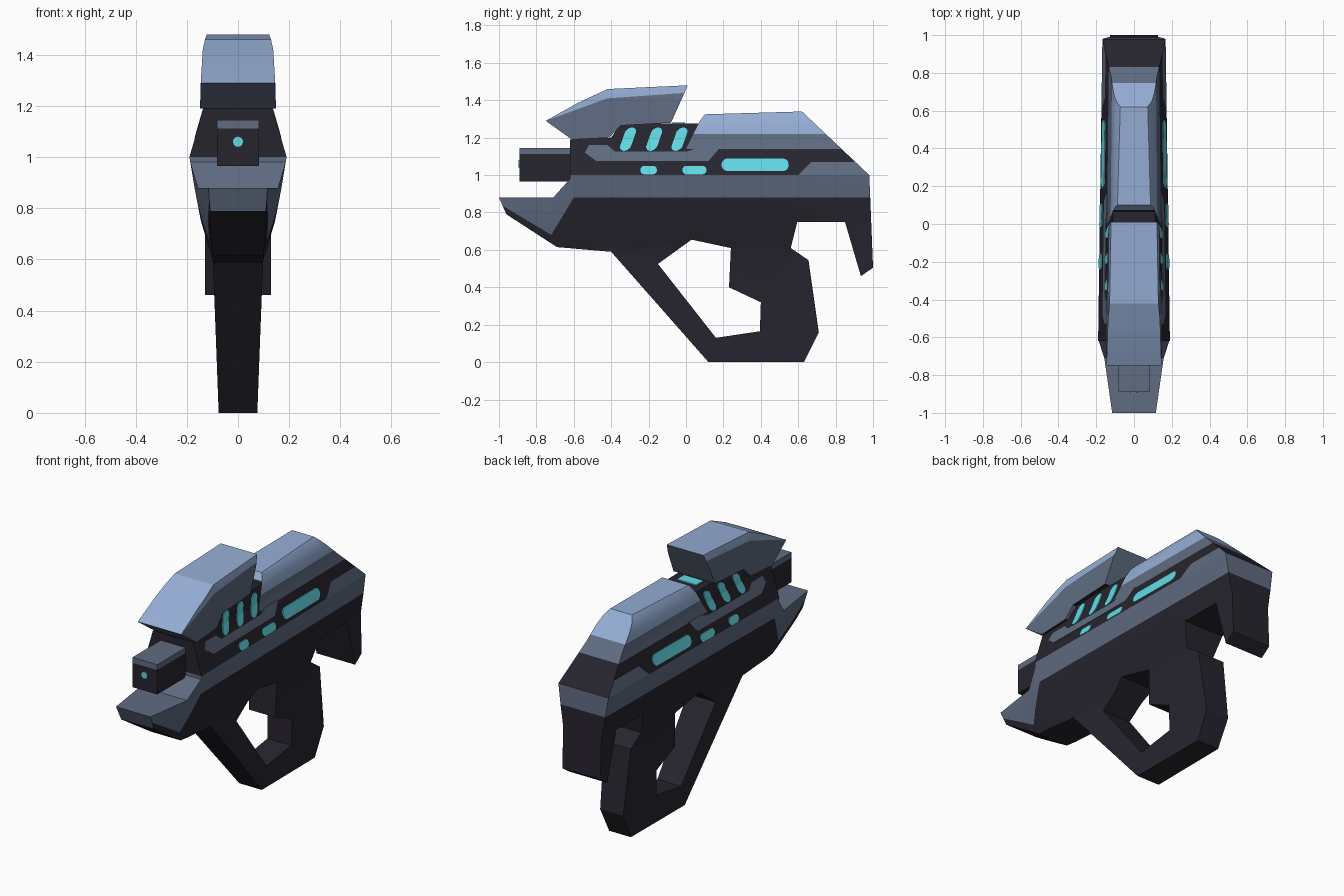
import bpy, bmesh, math
from mathutils import Vector

if "Cube" in bpy.data.objects:
    bpy.data.objects.remove(bpy.data.objects["Cube"])


def material(name, rgb):
    m = bpy.data.materials.new(name)
    m.diffuse_color = (*rgb, 1)
    m.use_nodes = True
    m.node_tree.nodes["Principled BSDF"].inputs["Base Color"].default_value = m.diffuse_color
    return m


MATS = [material("near black", (0.020, 0.018, 0.027)),
        material("slate grey", (0.115, 0.15, 0.22)),
        material("pale steel blue", (0.30, 0.42, 0.66)),
        material("glowing cyan", (0.12, 0.70, 0.78))]
DARK, SLATE, PALE, CYAN = range(4)


def interp(table, t):
    """Piecewise linear lookup in a sorted list of (t, value)."""
    if t <= table[0][0]:
        return table[0][1]
    for (a, va), (b, vb) in zip(table, table[1:]):
        if t <= b:
            return va + (vb - va) * (t - a) / (b - a)
    return table[-1][1]


def line(a, b):
    """Cut through two (y, z) points, as a plane point and normal."""
    return (0, *a), (0, a[1] - b[1], b[0] - a[0])


def level(z):
    return (0, 0, z), (0, 0, 1)


def solid(name, loops, xa, xb, rule, cuts=(), mirror=False, smooth=True):
    """Fill side-view loops (y, z), cut them, then span them from xa(y,z) to xb(y,z)."""
    bm = bmesh.new()
    edges = []
    for pts in loops:
        vs = [bm.verts.new((0, y, z)) for y, z in pts]
        edges += [bm.edges.new((vs[i - 1], vs[i])) for i in range(len(vs))]
    bmesh.ops.triangle_fill(bm, edges=edges, use_beauty=True, use_dissolve=False,
                            normal=(1, 0, 0))
    for co, no in cuts:
        bmesh.ops.bisect_plane(bm, geom=bm.verts[:] + bm.edges[:] + bm.faces[:],
                               dist=1e-5, plane_co=co, plane_no=Vector(no).normalized())
    faces, rim = bm.faces[:], [e for e in bm.edges if len(e.link_faces) == 1]
    twin = {v: bm.verts.new((xb(v.co.y, v.co.z), v.co.y, v.co.z)) for v in bm.verts[:]}
    for v in twin:
        v.co.x = xa(v.co.y, v.co.z)
    for f in faces:
        bm.faces.new([twin[v] for v in reversed(f.verts)])
    for e in rim:
        a, b = e.verts
        bm.faces.new((a, b, twin[b], twin[a]))
    bmesh.ops.recalc_face_normals(bm, faces=bm.faces[:])
    for f in bm.faces:
        f.material_index = rule(f.calc_center_median(), f.normal)
    me = bpy.data.meshes.new(name)
    bm.to_mesh(me)
    bm.free()
    for m in MATS:
        me.materials.append(m)
    ob = bpy.data.objects.new(name, me)
    bpy.context.collection.objects.link(ob)
    if mirror:
        ob.modifiers.new("Mirror", 'MIRROR')
    if smooth:
        bpy.ops.object.select_all(action='DESELECT')
        ob.select_set(True)
        bpy.context.view_layer.objects.active = ob
        bpy.ops.object.shade_smooth_by_angle(angle=math.radians(22))
    return ob


# Half width of the body: section by height, taper along the length
SECTION = [(0, .08), (.6, .10), (.75, .145), (.88, .17), (1, .19), (1.19, .135),
           (1.22, .13), (1.27, .12), (1.31, .105), (1.34, .08)]
TAPER = [(-1, .68), (-.62, 1), (1, .88)]


def half_width(y, z):
    base = .145 if (y > .8 and z < .75) else interp(SECTION, z)
    return base * interp(TAPER, y)


# Main body with jaw, grip, trigger opening and rear flap
outline = [(-1, .88), (-.96, .79), (-.69, .615), (-.4, .59), (.12, 0), (.63, 0), (.71, .16),
           (.655, .545), (.56, .61), (.595, .75), (.85, .75), (.935, .46), (1, .505),
           (.985, .88), (.98, 1), (.62, 1.34), (.10, 1.325), (.065, 1.275), (-.35, 1.275),
           (-.40, 1.2), (-.62, 1.19), (-.62, .98), (-.71, .88)]
opening = [(-.15, .525), (.03, .655), (.24, .61), (.23, .40), (.40, .32), (.395, .165),
           (.16, .13)]


def body_rule(c, n):
    y, z = c.y, c.z
    behind_step = y > .5 * (z - 1.14)
    if z > 1.22:
        return PALE if behind_step else DARK
    if z > 1.14:
        return SLATE if behind_step else DARK
    if z > 1.07:
        return DARK
    if z > 1.0:
        return SLATE if y - .6 > z - 1 and n.y < .5 else DARK
    if z > .879:
        return SLATE
    if y < -.9 and n.y < -.7:
        return SLATE
    jaw = y < -.72 + .6 * (z - .68) and z > .83 - .6 * (y + .97) and n.z > -.5
    return SLATE if jaw else DARK


heights = [level(z) for z in (.6, .75, .88, 1, 1.07, 1.14, 1.19, 1.22, 1.27, 1.31)]
body_cuts = heights + [((0, -.62, 0), (0, 1, 0)), line((0, 1.14), (.04, 1.22)),
                       line((.6, 1), (.67, 1.07)), line((-.72, .68), (-.6, .88)),
                       line((-.97, .83), (-.72, .68))]
solid("main_body", [outline, opening], half_width, lambda y, z: -half_width(y, z),
      body_rule, body_cuts)


# Raised cowl over the front half
def cowl_width(y, z):
    return interp([(1.19, .15), (1.42, .14), (1.48, .128)], z) * interp([(-.75, 1), (0, .95)], y)


def cowl_edge(y):
    return min(1.29 + (y + .75) * .364, 1.41 + (y + .42) * .071)


def cowl_rule(c, n):
    if n.z < -.3:
        return DARK if n.z < -.9 else SLATE
    return PALE if c.z > cowl_edge(c.y) else SLATE


solid("top_cowl", [[(-.75, 1.29), (-.58, 1.385), (-.42, 1.46), (.01, 1.48), (-.08, 1.28),
                    (-.35, 1.265), (-.41, 1.2), (-.61, 1.19)]],
      cowl_width, lambda y, z: -cowl_width(y, z), cowl_rule,
      [level(1.42), line((-.75, 1.29), (-.42, 1.41)), line((-.42, 1.41), (0, 1.44))])

# Square barrel with a slate cap and a glowing muzzle dot
solid("barrel", [[(-.89, .965), (-.60, .965), (-.60, 1.145), (-.89, 1.145)]],
      lambda y, z: .083, lambda y, z: -.083,
      lambda c, n: SLATE if c.z > 1.112 else DARK, [level(1.112)], smooth=False)
bpy.ops.mesh.primitive_cylinder_add(vertices=12, radius=.02, depth=.008,
                                    location=(0, -.891, 1.06), rotation=(math.pi / 2, 0, 0))
dot = bpy.context.object
dot.name = "muzzle_dot"
dot.data.materials.append(MATS[CYAN])


# Thin plates that follow the body sides
def plate(name, pts, mat, lift=.004):
    solid(name, [pts], lambda y, z: half_width(y, z) + lift,
          lambda y, z: half_width(y, z) - .003,
          lambda c, n: mat, heights, mirror=True, smooth=False)


def pill(cy, cz, length, height, lean=0.0):
    """Capsule outline; lean shears it backwards with height."""
    r = min(length, height) / 2
    pts = []
    for i in range(16):
        a = 2 * math.pi * (i + .5) / 16
        y = r * math.cos(a) + math.copysign(length / 2 - r, math.cos(a))
        z = r * math.sin(a) + math.copysign(height / 2 - r, math.sin(a))
        pts.append((cy + y + lean * z, cz + z))
    return pts


plate("side_band", [(-.54, 1.12), (-.52, 1.16), (-.42, 1.16), (-.38, 1.125), (0, 1.125),
                    (.06, 1.145), (.18, 1.145), (.12, 1.075), (-.48, 1.075)], SLATE, .003)
for i, y in enumerate((-.31, -.17, -.035)):
    plate(f"slanted_window_{i + 1}", pill(y, 1.192, .06, .125, .35), CYAN, .005)
plate("long_window", pill(.37, 1.055, .36, .068), CYAN)
plate("small_window_front", pill(-.2, 1.027, .09, .046), CYAN)
plate("small_window_rear", pill(.045, 1.027, .13, .046), CYAN)

# Glowing strip on the deck behind the cowl
bpy.ops.mesh.primitive_cube_add(size=1, location=(0, -.04, 1.277))
strip = bpy.context.object
strip.name = "deck_light"
strip.scale = (.13, .07, .008)
strip.data.materials.append(MATS[CYAN])
